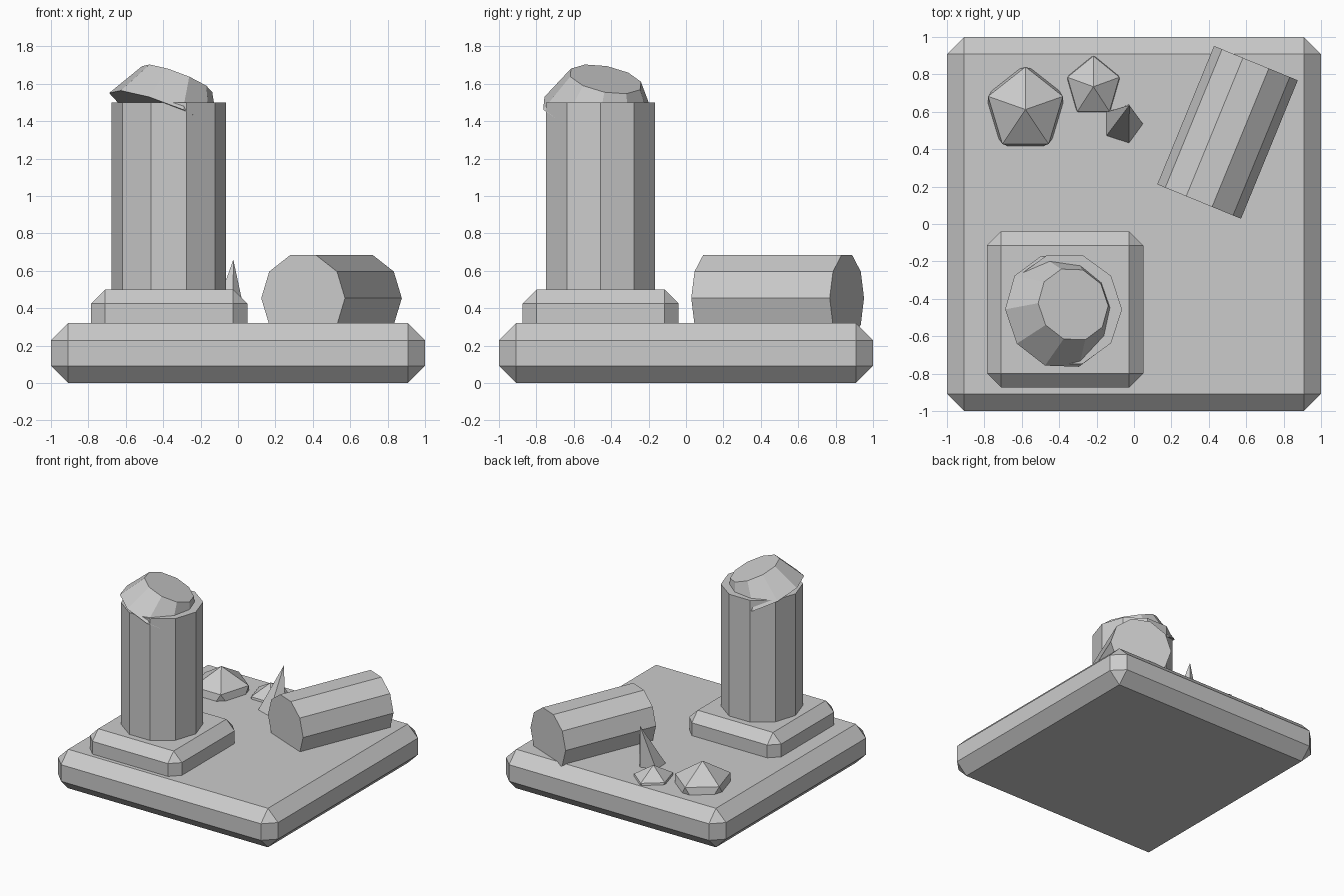
import bpy, bmesh, math
from mathutils import Matrix, Vector

cube = bpy.data.objects.get("Cube")
if cube:
    bpy.data.objects.remove(cube, do_unlink=True)

GREY = (0.6, 0.6, 0.6, 1)
stone = bpy.data.materials.new("grey_stone")
stone.use_nodes = True
stone.diffuse_color = GREY
stone.node_tree.nodes["Principled BSDF"].inputs["Base Color"].default_value = GREY


def finish(name, bm, matrix=Matrix()):
    bmesh.ops.recalc_face_normals(bm, faces=bm.faces)
    mesh = bpy.data.meshes.new(name)
    bm.to_mesh(mesh)
    bm.free()
    mesh.materials.append(stone)
    obj = bpy.data.objects.new(name, mesh)
    obj.matrix_world = matrix
    bpy.context.collection.objects.link(obj)
    return obj


def chamfered_box(name, centre, size, chamfer):
    bm = bmesh.new()
    bmesh.ops.create_cube(bm, size=1)
    bmesh.ops.scale(bm, vec=size, verts=bm.verts)
    bmesh.ops.bevel(bm, geom=bm.edges[:], offset=chamfer, segments=1,
                    affect='EDGES', clamp_overlap=True)
    return finish(name, bm, Matrix.Translation(centre))


def frustum(name, sides, r_low, r_top, height, matrix, phase=0, lean=(0, 0)):
    """Faceted column, drum, or (with r_top 0) spike; lean shifts the top."""
    bm = bmesh.new()

    def ring(r, z, dx, dy):
        angles = [phase + math.tau * i / sides for i in range(sides)]
        return [bm.verts.new((dx + r * math.cos(a), dy + r * math.sin(a), z)) for a in angles]

    low = ring(r_low, 0, 0, 0)
    bm.faces.new(low[::-1])
    if r_top:
        top = ring(r_top, height, *lean)
        bm.faces.new(top)
    else:
        tip = bm.verts.new((*lean, height))
    for i in range(sides):
        j = (i + 1) % sides
        bm.faces.new((low[i], low[j], top[j], top[i]) if r_top else (low[i], low[j], tip))
    return finish(name, bm, matrix)


def boulder(name, centre, scale):
    bm = bmesh.new()
    bmesh.ops.create_icosphere(bm, subdivisions=1, radius=1)
    bmesh.ops.rotate(bm, verts=bm.verts, matrix=Matrix.Rotation(math.pi / 2, 3, 'Z'))
    bmesh.ops.scale(bm, vec=scale, verts=bm.verts)
    return finish(name, bm, Matrix.Translation(centre))


# Ground slab and plinth
chamfered_box("base_slab", (0, 0, 0.16), (2, 2, 0.32), 0.092)
chamfered_box("plinth", (-0.368, -0.457, 0.35), (0.835, 0.835, 0.3), 0.075)

# Standing column
frustum("column", 10, 0.306, 0.306, 1.05, Matrix.Translation((-0.37, -0.457, 0.45)))

# Tilted broken cap on the column
up = Vector((0.38, 0.2, 1)).normalized()
tilt = Vector((0, 0, 1)).rotation_difference(up).to_matrix().to_4x4()
cap_base = Vector((-0.325, -0.43, 1.625)) - up * 0.2
frustum("column_cap", 10, 0.314, 0.2, 0.2, Matrix.Translation(cap_base) @ tilt)

# Fallen column drum, lying flat
lying = (Matrix.Translation((0.5, 0.49, 0.454))
         @ Matrix.Rotation(math.radians(67.7), 4, 'Z')
         @ Matrix.Rotation(math.pi / 2, 4, 'Y')
         @ Matrix.Translation((0, 0, -0.4)))
frustum("fallen_drum", 10, 0.242, 0.242, 0.8, lying, phase=math.pi / 2)

# Rubble
boulder("large_rock", (-0.58, 0.612, 0.27), (0.235, 0.255, 0.24))
boulder("small_rock", (-0.217, 0.734, 0.265), (0.163, 0.183, 0.16))
frustum("stone_shard", 5, 0.114, 0, 0.36, Matrix.Translation((-0.062, 0.53, 0.3)),
        lean=(0.037, 0.105))
